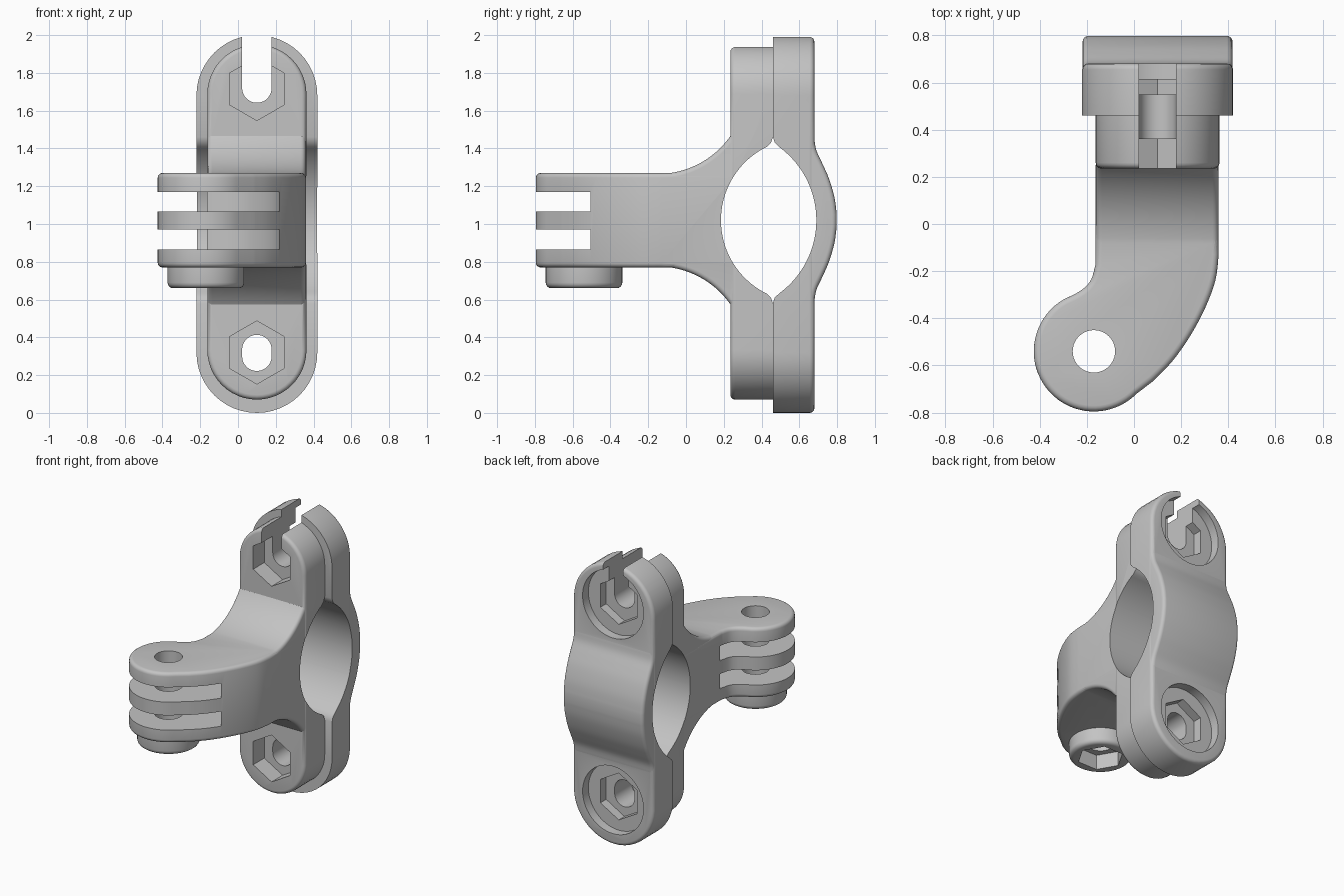
import bpy, bmesh
from math import sin, cos, pi, radians
from mathutils import Vector

if "Cube" in bpy.data.objects:
    bpy.data.objects.remove(bpy.data.objects["Cube"], do_unlink=True)

grey = bpy.data.materials.new("plain grey")
grey.use_nodes = True
COLOUR = (0.55, 0.55, 0.55, 1)
grey.diffuse_color = COLOUR
grey.node_tree.nodes["Principled BSDF"].inputs["Base Color"].default_value = COLOUR


def arc(cx, cy, r, a0, a1, n=16):
    """Points on an arc, angles in degrees."""
    angles = [radians(a0 + (a1 - a0) * i / n) for i in range(n + 1)]
    return [(cx + r * cos(a), cy + r * sin(a)) for a in angles]


def circle(cx, cy, r, n=56, start=0):
    return arc(cx, cy, r, start, start + 360, n)[:-1]


def obround(cx, low, high, r):
    """Upright slot shape; low and high are the centres of its round ends."""
    return arc(cx, high, r, 0, 180, 24) + arc(cx, low, r, 180, 360, 24)


def spline(points, n=4):
    """Smooth curve through the points."""
    p = [Vector(q) for q in [points[0]] + points + [points[-1]]]
    out = []
    for a, b, c, d in zip(p, p[1:], p[2:], p[3:]):
        for i in range(n):
            t = i / n
            out.append(tuple(0.5 * (2 * b + (c - a) * t + (2 * a - 5 * b + 4 * c - d) * t * t
                                    + (3 * b - a - 3 * c + d) * t ** 3)))
    return out + [points[-1]]


def mirror_z(points):
    """Add the reflection of a profile about the middle height."""
    return points + [(y, 2 * MID - z) for y, z in reversed(points)]


def inset(points, d):
    """Move every side of a counter-clockwise outline inwards."""
    out = []
    for i, q in enumerate(points):
        e1 = (q - points[i - 1]).normalized()
        e2 = (points[(i + 1) % len(points)] - q).normalized()
        n1, n2 = Vector((-e1.y, e1.x)), Vector((-e2.y, e2.x))
        out.append(q + (n1 + n2) * d / (1 + n1.dot(n2)))
    return out


def prism(name, outline, axis, low, high, round_low=0, round_high=0):
    """Extrude an outline along an axis, with optional rounded rims."""
    pts = [Vector(p) for p in outline]
    if sum(a.x * b.y - a.y * b.x for a, b in zip(pts, pts[1:] + pts[:1])) < 0:
        pts.reverse()
    # Each rim is (shift from the end, inset), from the side wall to the cap
    def rim(r):
        turns = [pi / 8 * i for i in range(5)] if r else [0]
        return [(r * (1 - sin(a)), r * (1 - cos(a))) for a in turns]
    layers = [(low + s, d) for s, d in reversed(rim(round_low))]
    layers += [(high - s, d) for s, d in rim(round_high)]
    place = {"x": lambda u, v, t: (t, u, v),
             "y": lambda u, v, t: (u, t, v),
             "z": lambda u, v, t: (u, v, t)}[axis]
    bm = bmesh.new()
    rings = [[bm.verts.new(place(q.x, q.y, t)) for q in inset(pts, d)] for t, d in layers]
    bm.faces.new(rings[0])
    bm.faces.new(rings[-1])
    for r, s in zip(rings, rings[1:]):
        for i in range(len(r)):
            bm.faces.new((r[i - 1], r[i], s[i], s[i - 1]))
    bmesh.ops.recalc_face_normals(bm, faces=bm.faces)
    mesh = bpy.data.meshes.new(name)
    bm.to_mesh(mesh)
    bm.free()
    mesh.materials.append(grey)
    ob = bpy.data.objects.new(name, mesh)
    bpy.context.collection.objects.link(ob)
    return ob


def combine(body, tool, operation):
    """Apply a boolean and throw the tool away."""
    mod = body.modifiers.new("boolean", "BOOLEAN")
    mod.object, mod.operation, mod.solver = tool, operation, "EXACT"
    bpy.context.view_layer.objects.active = body
    bpy.ops.object.modifier_apply(modifier=mod.name)
    bpy.data.objects.remove(tool, do_unlink=True)


MID = 1.02                   # height of the arm and tube
CX = 0.1                     # centre line of the clamp
SEAM = 0.46                  # plane between the clamp halves
PX, PY = -0.17, -0.54        # hinge pin
R = 0.025                    # edge rounding
BOLTS = (0.32, 1.715)

# Front half: plate, flare, arm and nut boss
front = prism("front_clamp_with_arm", obround(CX, 0.333, 1.687, 0.2625), "y", 0.235, SEAM, R)

flare_top = arc(-0.15, 1.735, 0.47, -90, -32, 16) + [(0.3, 1.54), (0.42, 1.54)]
flare = prism("flare", mirror_z(flare_top), "x", -0.161, 0.358, R, R)

arm_outline = ([(0.359, 0.42)]
               + spline([(0.359, -0.13), (0.345, -0.24), (0.3, -0.36), (0.235, -0.48),
                         (0.16, -0.585), (0.08, -0.667)])
               + arc(PX, PY, 0.255, -45, -240, 36)
               + spline([(-0.25, -0.297), (-0.21, -0.27), (-0.18, -0.232), (-0.163, -0.17)])
               + [(-0.163, 0.42)])
arm = prism("arm", arm_outline, "z", 0.77, 1.27, R, R)
boss = prism("nut_boss", circle(PX, PY, 0.203), "z", 0.66, 0.82, 0.03)
for part in (arm, flare, boss):
    combine(front, part, "UNION")

# Rear half: plate and curved bridge over the tube
rear = prism("rear_clamp", obround(CX, 0.32, 1.68, 0.32), "y", SEAM, 0.68, 0, R)
bridge_top = [(0.55, 1.5)] + spline([(0.66, 1.5), (0.677, 1.46), (0.69, 1.39), (0.722, 1.32),
                                    (0.757, 1.24), (0.786, 1.14), (0.798, 1.05)])
bridge = prism("bridge", mirror_z(bridge_top), "x", -0.218, 0.418, R, R)
combine(rear, bridge, "UNION")

# Tube opening through both halves
tube_top = (arc(0.618, MID, 0.433, 179, 116, 20) + [(0.45, 1.43), (SEAM, 1.46), (0.47, 1.43)]
            + arc(0.21, MID, 0.48, 54, 1, 20))
for half in (front, rear):
    combine(half, prism("tube_cutter", mirror_z(tube_top), "x", -1, 1), "DIFFERENCE")

# Bolt slots, hexagon pockets and round rear recesses
for z, low, high in ((BOLTS[0], 0.3, 0.335), (BOLTS[1], 1.72, 2.4)):
    for half in (front, rear):
        combine(half, prism("bolt_cutter", obround(CX, low, high, 0.078), "y", 0, 1),
                "DIFFERENCE")
    hexagon = circle(CX, z, 0.167, 6, 90)
    combine(front, prism("front_hex_cutter", hexagon, "y", 0, 0.36), "DIFFERENCE")
    combine(rear, prism("rear_hex_cutter", hexagon, "y", 0.55, 0.9), "DIFFERENCE")
    combine(rear, prism("recess_cutter", circle(CX, z, 0.24), "y", 0.615, 0.95), "DIFFERENCE")

# Hinge: two finger gaps, pin hole and nut pocket
for low, high in ((0.865, 0.97), (1.065, 1.17)):
    combine(front, prism("gap_cutter", circle(PX, PY, 0.39, 72), "z", low, high), "DIFFERENCE")
combine(front, prism("pin_cutter", circle(PX, PY, 0.09, 40), "z", 0.5, 1.5), "DIFFERENCE")
combine(front, prism("nut_cutter", circle(PX, PY, 0.15, 6), "z", 0.5, 0.765), "DIFFERENCE")

# Smooth curved faces, keep hard edges crisp
bpy.ops.object.select_all(action="DESELECT")
for half in (front, rear):
    half.select_set(True)
    bpy.context.view_layer.objects.active = half
bpy.ops.object.shade_smooth_by_angle(angle=radians(30))
